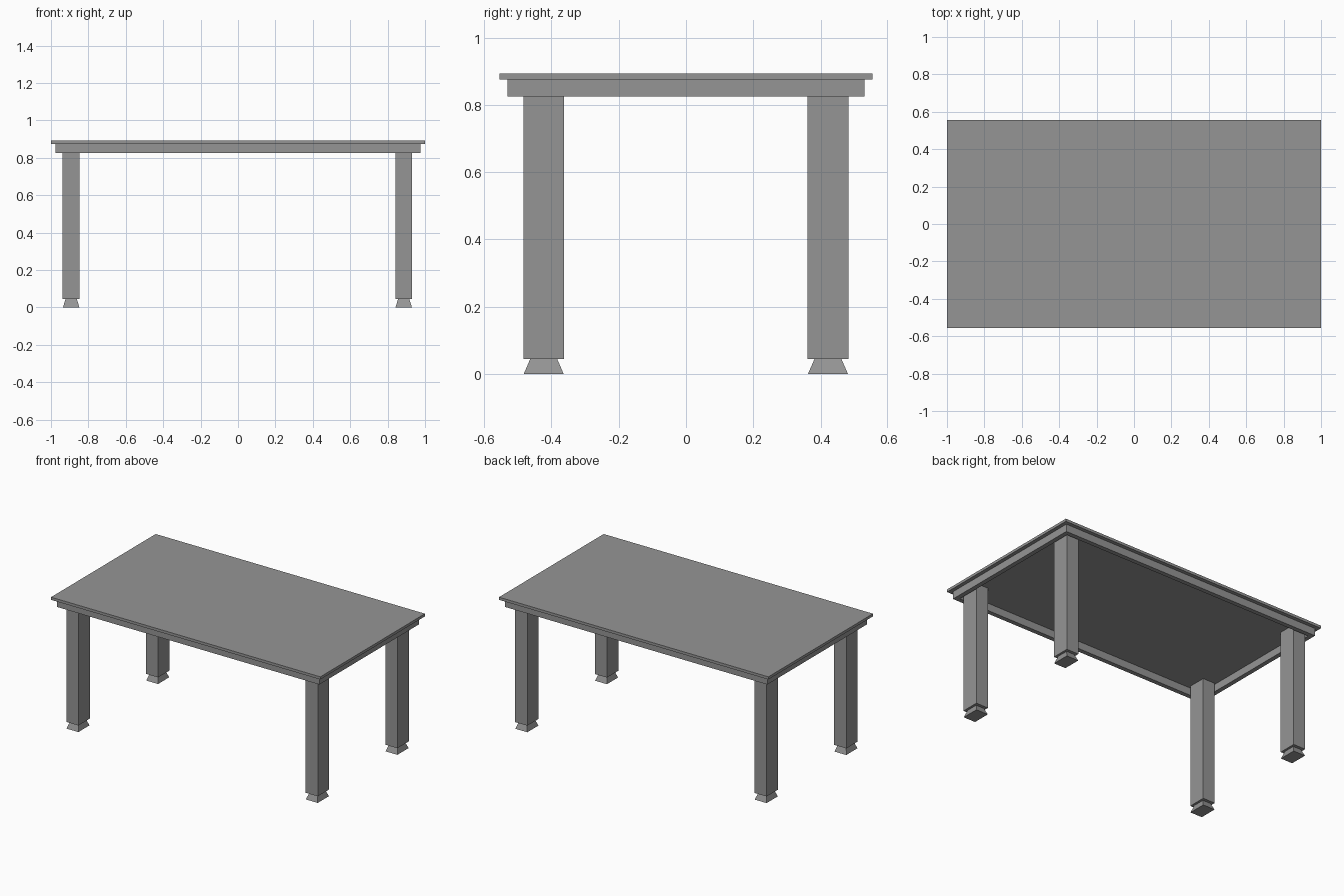
import bpy
import bmesh

cube = bpy.data.objects.get("Cube")
if cube:
    bpy.data.objects.remove(cube, do_unlink=True)

grey = bpy.data.materials.new("mid grey")
grey.use_nodes = True
grey.diffuse_color = (0.3, 0.3, 0.3, 1)
grey.node_tree.nodes["Principled BSDF"].inputs["Base Color"].default_value = (0.3, 0.3, 0.3, 1)


def block(name, centre, size, z0, z1, top_size=None):
    """Upright block between two heights, optionally tapered to top_size."""
    top_size = top_size or size
    bm = bmesh.new()
    bmesh.ops.create_cube(bm, size=1)
    for v in bm.verts:
        w, d = top_size if v.co.z > 0 else size
        v.co = (centre[0] + v.co.x * w, centre[1] + v.co.y * d, z1 if v.co.z > 0 else z0)
    mesh = bpy.data.meshes.new(name)
    bm.to_mesh(mesh)
    bm.free()
    mesh.materials.append(grey)
    obj = bpy.data.objects.new(name, mesh)
    bpy.context.collection.objects.link(obj)
    return obj


TOP_Z, APRON_Z, UNDER_Z, FOOT_Z = 0.893, 0.825, 0.875, 0.045
APRON_X, APRON_Y, RAIL = 0.975, 0.53, 0.03

# Table top
block("table_top", (0, 0), (2, 1.11), UNDER_Z, TOP_Z)

# Apron frame, open underneath
for side, s in (("front", -1), ("back", 1)):
    block(side + "_apron", (0, s * (APRON_Y - RAIL / 2)), (2 * APRON_X, RAIL), APRON_Z, UNDER_Z)
for side, s in (("right", -1), ("left", 1)):
    block(side + "_apron", (s * (APRON_X - RAIL / 2), 0),
          (RAIL, 2 * (APRON_Y - RAIL)), APRON_Z, UNDER_Z)

# Legs and flared feet
for side, x in (("right", -0.892), ("left", 0.886)):
    for end, y in (("front", -0.423), ("back", 0.422)):
        block(f"{end}_{side}_leg", (x, y), (0.09, 0.121), FOOT_Z, UNDER_Z)
        block(f"{end}_{side}_foot", (x, y), (0.088, 0.119), 0, FOOT_Z, (0.06, 0.08))
